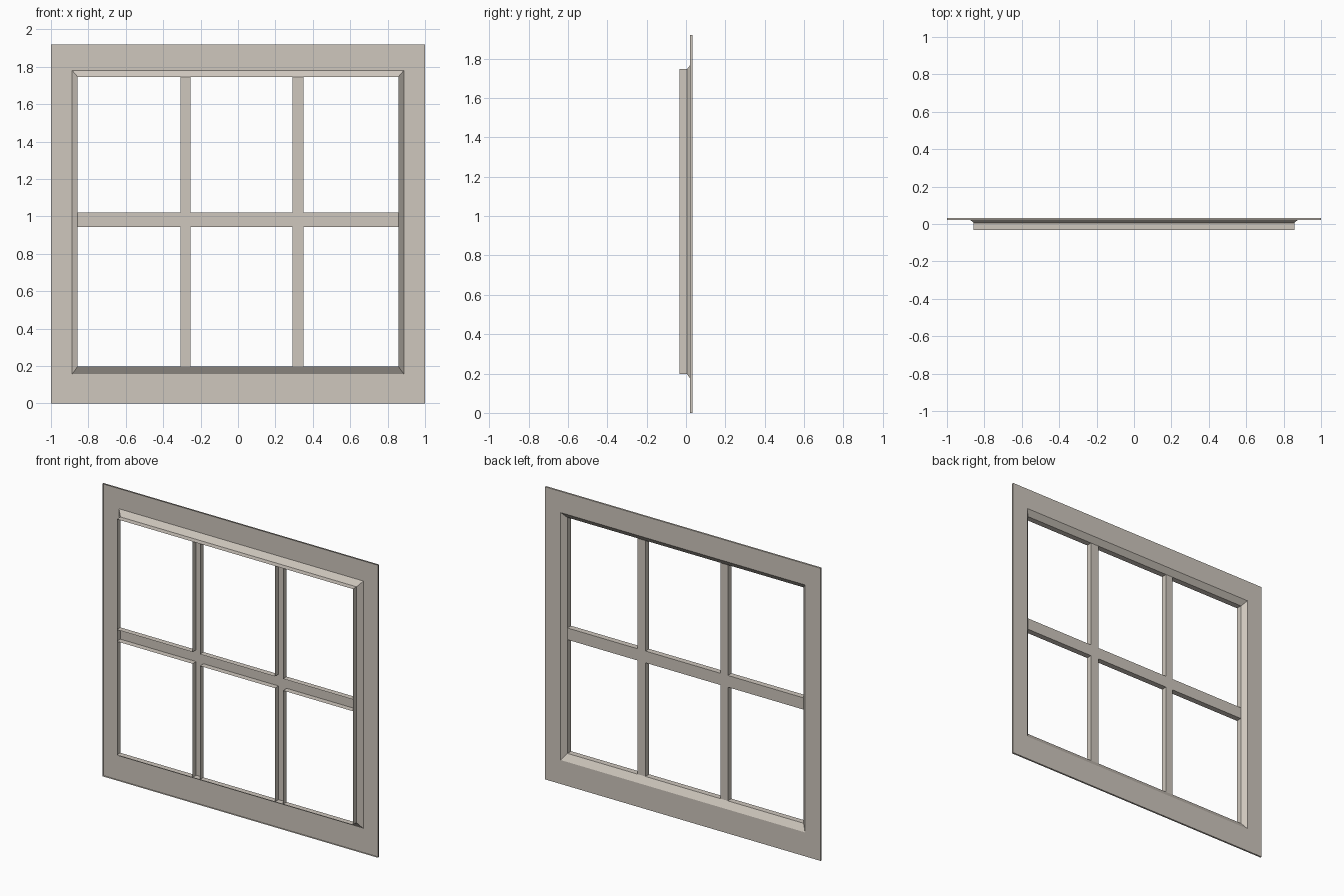
import bpy, bmesh

if "Cube" in bpy.data.objects:
    bpy.data.objects.remove(bpy.data.objects["Cube"])

# One warm grey paint
paint = bpy.data.materials.new("warm_grey_paint")
paint.diffuse_color = (0.62, 0.57, 0.51, 1)
paint.use_nodes = True
paint.node_tree.nodes["Principled BSDF"].inputs["Base Color"].default_value = paint.diffuse_color

BACK, RIM, WEB, FRONT = 0.033, 0.021, 0.005, -0.033
XS = [-0.857, -0.307, -0.254, 0.291, 0.35, 0.857]   # pane edges across
ZS = [0.198, 0.944, 1.021, 1.746]                   # pane edges up


def finish(name, bm):
    bmesh.ops.remove_doubles(bm, verts=bm.verts, dist=1e-5)
    bmesh.ops.recalc_face_normals(bm, faces=bm.faces)
    mesh = bpy.data.meshes.new(name)
    bm.to_mesh(mesh)
    bm.free()
    mesh.materials.append(paint)
    ob = bpy.data.objects.new(name, mesh)
    bpy.context.collection.objects.link(ob)


def quad(bm, *pts):
    bm.faces.new([bm.verts.new(p) for p in pts])


def wall(bm, x0, z0, x1, z1):
    quad(bm, (x0, WEB, z0), (x1, WEB, z1), (x1, FRONT, z1), (x0, FRONT, z0))


# Casing: thin rim, flat surround, sloped step and straight sleeve
bm = bmesh.new()
steps = [(1.0, 0.0, 1.92, RIM), (1.0, 0.0, 1.92, BACK),
         (0.887, 0.157, 1.781, BACK), (0.857, ZS[0], ZS[-1], WEB),
         (0.857, ZS[0], ZS[-1], FRONT)]
loops = [[bm.verts.new(p) for p in
          ((-w, y, lo), (w, y, lo), (w, y, hi), (-w, y, hi))]
         for w, lo, hi, y in steps]
for a, b in zip(loops, loops[1:]):
    for i in range(4):
        j = (i + 1) % 4
        bm.faces.new((a[i], a[j], b[j], b[i]))
finish("window_casing", bm)

# Glazing bars: channels open to the front, with a web at the back
bm = bmesh.new()
for i in range(5):
    for k in range(3):
        x0, x1, z0, z1 = XS[i], XS[i + 1], ZS[k], ZS[k + 1]
        if i % 2 or k % 2:
            quad(bm, (x0, WEB, z0), (x1, WEB, z0), (x1, WEB, z1), (x0, WEB, z1))
            continue
        # flanges around each pane, where the sleeve is not already there
        if i > 0:
            wall(bm, x0, z0, x0, z1)
        if i < 4:
            wall(bm, x1, z0, x1, z1)
        if k > 0:
            wall(bm, x0, z0, x1, z0)
        if k < 2:
            wall(bm, x0, z1, x1, z1)
finish("glazing_bars", bm)
